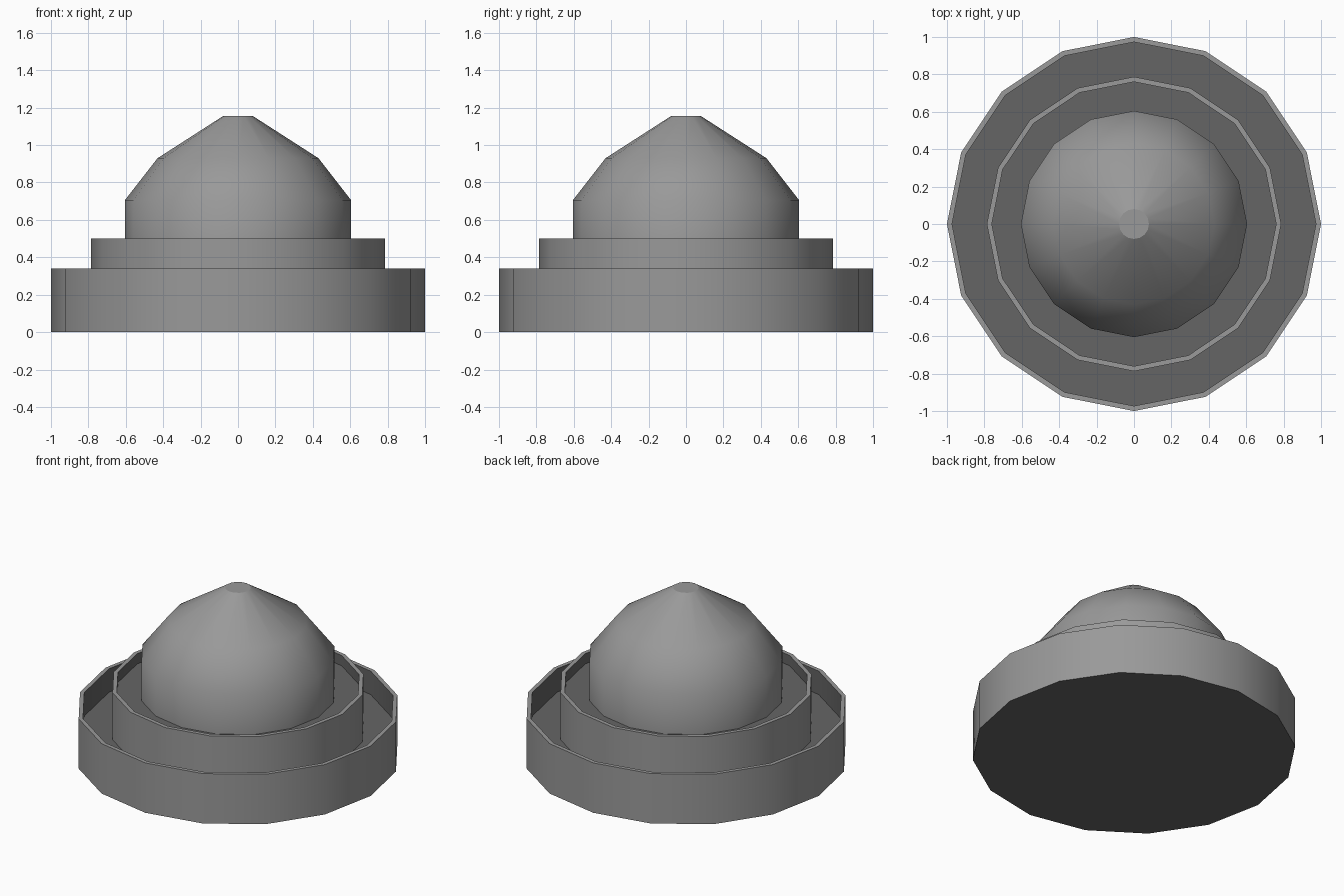
import bpy, bmesh, math

if "Cube" in bpy.data.objects:
    bpy.data.objects.remove(bpy.data.objects["Cube"])

SIDES = 16


def grey(name, v):
    mat = bpy.data.materials.new(name)
    mat.diffuse_color = (v, v, v, 1)
    mat.use_nodes = True
    mat.node_tree.nodes["Principled BSDF"].inputs["Base Color"].default_value = mat.diffuse_color
    return mat


STONE = grey("mid_grey", 0.32)
DARK = grey("dark_grey", 0.13)


def lathe(name, profile, dark_bands=(), dark_caps=False):
    """Spin an (r, z) profile around z, capped flat at both ends."""
    bm = bmesh.new()
    rings = [[bm.verts.new((r * math.cos(2 * math.pi * i / SIDES),
                            r * math.sin(2 * math.pi * i / SIDES), z))
              for i in range(SIDES)] for r, z in profile]
    for k, (a, b) in enumerate(zip(rings, rings[1:])):
        for i in range(SIDES):
            j = (i + 1) % SIDES
            face = bm.faces.new((a[i], a[j], b[j], b[i]))
            face.material_index = int(k in dark_bands)
    for loop in (rings[0][::-1], rings[-1]):
        bm.faces.new(loop).material_index = int(dark_caps)
    mesh = bpy.data.meshes.new(name)
    bm.to_mesh(mesh)
    bm.free()
    mesh.materials.append(STONE)
    mesh.materials.append(DARK)
    obj = bpy.data.objects.new(name, mesh)
    bpy.context.collection.objects.link(obj)
    bpy.ops.object.select_all(action='DESELECT')
    obj.select_set(True)
    bpy.context.view_layer.objects.active = obj
    bpy.ops.object.shade_smooth_by_angle(angle=math.radians(40))
    for poly in mesh.polygons:          # keep the caps flat
        if len(poly.vertices) == SIDES:
            poly.use_smooth = False
    return obj


def tray(name, radius, wall, base, floor, top):
    """Round tray with a thin raised rim and a dark inside."""
    return lathe(name, [(radius, base), (radius, top),
                        (radius - wall, top), (radius - wall, floor)],
                 dark_bands=(2,), dark_caps=True)


# Stepped trays
tray("base_tray", 1.0, 0.027, 0.0, 0.18, 0.34)
tray("upper_tray", 0.787, 0.027, 0.17, 0.43, 0.50)

# Dome with straight skirt and small flat cap
lathe("dome", [(0.605, 0.42), (0.605, 0.705), (0.43, 0.93), (0.08, 1.155)])
